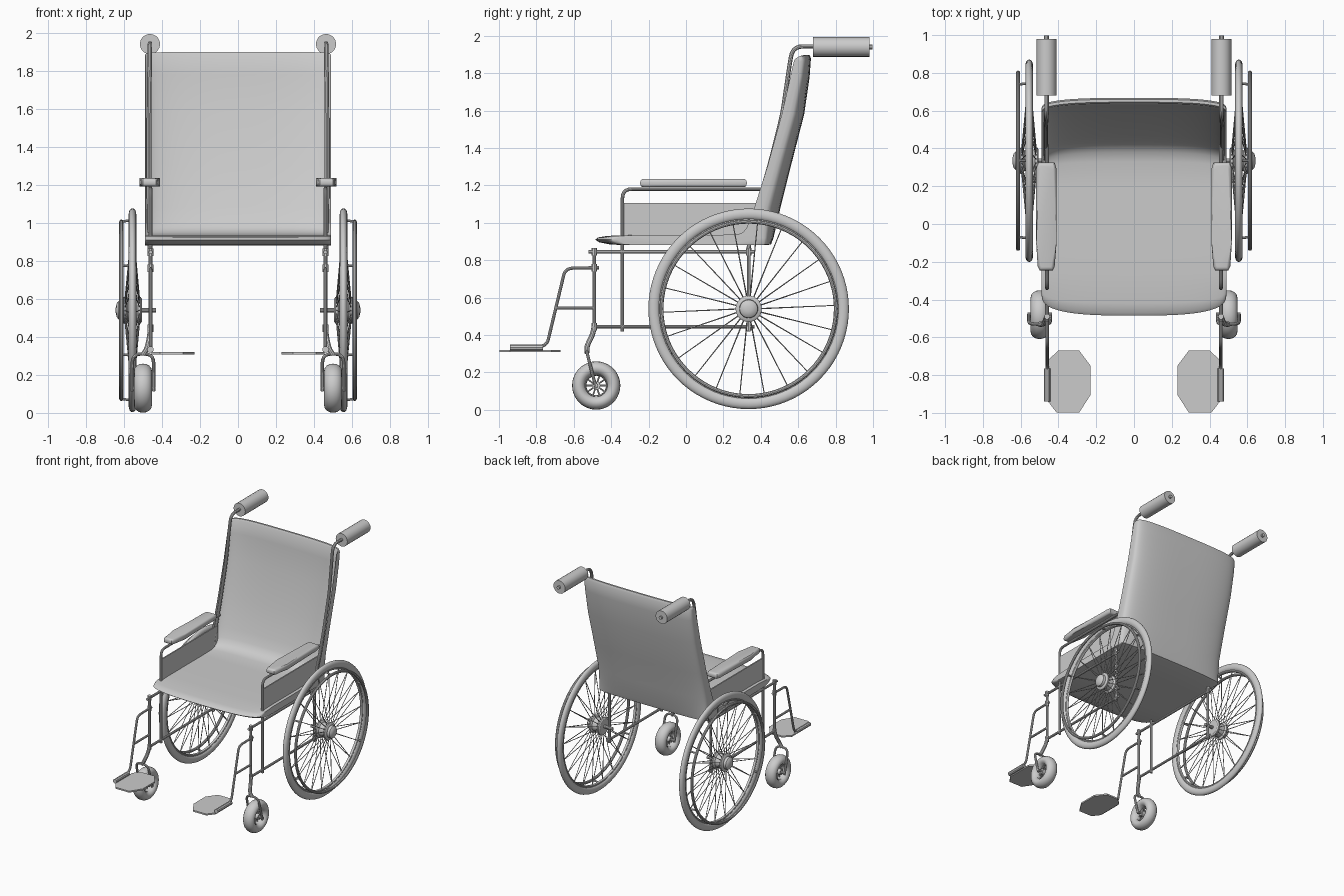
import bpy, bmesh
from math import sin, cos, pi, radians
from mathutils import Vector

if "Cube" in bpy.data.objects:
    bpy.data.objects.remove(bpy.data.objects["Cube"])


def finish(name, mesh, mirror=True, angle=35):
    """Smooth a mesh, link it, and mirror it to the other side."""
    for p in mesh.polygons:
        p.use_smooth = True
    mesh.set_sharp_from_angle(angle=radians(angle))
    ob = bpy.data.objects.new(name, mesh)
    bpy.context.collection.objects.link(ob)
    if mirror:
        mod = ob.modifiers.new("Mirror", 'MIRROR')
        mod.use_mirror_merge = False
    return ob


def bend(pts, r):
    """Round the inner corners of a path."""
    pts = [Vector(p) for p in pts]
    out = [pts[0]]
    for a, b, c in zip(pts, pts[1:], pts[2:]):
        d = min(r, (a - b).length * .45, (c - b).length * .45)
        p, q = b + (a - b).normalized() * d, b + (c - b).normalized() * d
        for i in range(6):
            t = i / 5
            out.append(p * (1 - t) ** 2 + b * 2 * t * (1 - t) + q * t * t)
    return out + [pts[-1]]


def tubes(name, paths, radius, r=0.04, res=3):
    """Round bars along one or more bent paths."""
    cu = bpy.data.curves.new(name, 'CURVE')
    cu.dimensions = '3D'
    cu.bevel_depth, cu.bevel_resolution, cu.use_fill_caps = radius, res, True
    for path in paths:
        pts = bend(path, r)
        sp = cu.splines.new('POLY')
        sp.points.add(len(pts) - 1)
        for q, p in zip(sp.points, pts):
            q.co = (*p, 1)
    tmp = bpy.data.objects.new(name + "_path", cu)
    bpy.context.collection.objects.link(tmp)
    bpy.context.view_layer.update()
    mesh = bpy.data.meshes.new_from_object(
        tmp.evaluated_get(bpy.context.evaluated_depsgraph_get()))
    bpy.data.objects.remove(tmp)
    return finish(name, mesh)


def lathe(name, profile, cy, cz, n=64, closed=False):
    """Revolve (x, radius) points around an x-axis through (cy, cz)."""
    bm = bmesh.new()
    rings = [[bm.verts.new((x, cy + r * cos(2 * pi * i / n), cz + r * sin(2 * pi * i / n)))
              for i in range(n)] for x, r in profile]
    pairs = list(zip(rings, rings[1:]))
    if closed:
        pairs.append((rings[-1], rings[0]))
    else:
        bm.faces.new(rings[0])
        bm.faces.new(rings[-1])
    for a, b in pairs:
        for i in range(n):
            bm.faces.new((a[i], a[(i + 1) % n], b[(i + 1) % n], b[i]))
    return to_object(name, bm)


def to_object(name, bm, mirror=True, angle=35):
    bmesh.ops.recalc_face_normals(bm, faces=bm.faces)
    mesh = bpy.data.meshes.new(name)
    bm.to_mesh(mesh)
    bm.free()
    return finish(name, mesh, mirror, angle)


def ring(x, r, rx, rr, n=16):
    return [(x + rx * cos(2 * pi * i / n), r + rr * sin(2 * pi * i / n)) for i in range(n)]


def prism(name, outline, z0, z1, bevel=0):
    """Extrude an (x, y) outline upward, with optional rounded edges."""
    bm = bmesh.new()
    lo = [bm.verts.new((x, y, z0)) for x, y in outline]
    hi = [bm.verts.new((x, y, z1)) for x, y in outline]
    bm.faces.new(lo)
    bm.faces.new(hi)
    for i in range(len(lo)):
        j = (i + 1) % len(lo)
        bm.faces.new((lo[i], lo[j], hi[j], hi[i]))
    if bevel:
        edges = [e for e in bm.edges if abs(e.verts[0].co.z - e.verts[1].co.z) < 1e-5]
        bmesh.ops.bevel(bm, geom=edges, offset=bevel, segments=4, profile=.5, affect='EDGES')
    return to_object(name, bm)


# Seat and back: one L-shaped section swept across, sides wrapping forward.
# Each point is (y, z, shift of y at the side edges).
inner = [(-.485, .91, .12), (-.47, .922, .12), (-.42, .93, .08), (-.25, .936, 0), (0, .936, 0),
         (.2, .936, 0), (.33, .938, -.05), (.38, .95, -.075), (.415, .975, -.09), (.435, 1.01, -.097),
         (.465, 1.08, -.1), (.53, 1.3, -.095), (.597, 1.58, -.085), (.628, 1.78, -.07), (.637, 1.885, -.06)]
outer = [(.645, 1.898, -.06), (.66, 1.898, -.06), (.668, 1.88, -.06), (.661, 1.78, -.065), (.632, 1.58, -.08),
         (.56, 1.3, -.09), (.505, 1.08, -.095), (.468, .92, -.06), (.455, .885, -.04), (.43, .88, -.03),
         (.2, .88, 0), (-.2, .88, 0), (-.4, .883, .08), (-.465, .896, .12)]
section = inner + outer
bm = bmesh.new()
rows = []
N = 32
for i in range(N + 1):
    u = sin(pi / 2 * (2 * i / N - 1))
    w = 1 - max(0, 1 - abs(u) ** 3) ** (1 / 3)
    rows.append([bm.verts.new((.49 * u, y + s * w, z - (.02 * w ** 2 if z > 1.85 else 0)))
                 for y, z, s in section])
for a, b in zip(rows, rows[1:]):
    for i in range(len(section)):
        j = (i + 1) % len(section)
        bm.faces.new((a[i], a[j], b[j], b[i]))
bm.faces.new(rows[0])
bm.faces.new(rows[-1])
to_object("seat_and_back", bm, False, 50)

# Rear wheels
WY, WZ = .335, .54
lathe("rear_tyre", ring(.555, .506, .02, .03), WY, WZ, 80, True)
lathe("rear_rim", ring(.555, .474, .012, .01, 10), WY, WZ, 80, True)
lathe("hand_rim", ring(.614, .466, .011, .011, 10), WY, WZ, 80, True)
lathe("rear_hub", [(.505, .03), (.505, .06), (.512, .07), (.525, .07), (.535, .055), (.58, .055),
                   (.588, .07), (.6, .07), (.606, .062), (.608, .05), (.628, .048), (.638, .036),
                   (.643, .015)], WY, WZ, 32)
tubes("rear_axle", [[(.43, WY, WZ), (.51, WY, WZ)]], .013)


def polar(x, r, a, cy=WY, cz=WZ):
    return (x, cy + r * cos(a), cz + r * sin(a))


spokes = []
for i in range(22):
    a = 2 * pi * i / 22
    spokes.append([polar(.518, .062, a), polar(.555, .472, a + .04)])
    spokes.append([polar(.594, .062, a + .03), polar(.555, .472, a + .04)])
tubes("rear_spokes", spokes, .0028, res=1)
tubes("hand_rim_mounts", [[polar(.558, .474, a), polar(.614, .466, a)]
                          for a in [pi / 6 + i * pi / 3 for i in range(6)]], .007)

# Front casters
CY, CZ = -.48, .13
lathe("caster_tyre", ring(.5, .092, .047, .037), CY, CZ, 40, True)
lathe("caster_rim", ring(.5, .058, .025, .006, 10), CY, CZ, 40, True)
lathe("caster_hub", [(.47, .01), (.47, .022), (.53, .022), (.53, .01)], CY, CZ, 20)
tubes("caster_spokes", [[polar(.5, .015, i * pi / 5, CY, CZ), polar(.5, .06, i * pi / 5, CY, CZ)]
                        for i in range(10)], .005, res=1)
tubes("caster_axle", [[(.435, CY, CZ), (.565, CY, CZ)]], .011)
tubes("caster_fork", [[(.443, CY, .115), (.443, -.505, .21), (.445, -.53, .31), (.555, -.53, .31),
                       (.557, -.505, .21), (.557, CY, .115)]], .009, .05)
tubes("caster_stem", [[(.5, -.53, .305), (.478, -.53, .34), (.465, -.5, .4), (.46, -.49, .45)]], .014, .03)

# Side frames
X = .46
tubes("frame_rails", [[(X, -.52, .845), (X, .365, .845)], [(X, -.5, .445), (X, .365, .445)]], .01)
tubes("frame_posts", [[(X, -.49, .43), (X, -.49, .865)], [(X, WY, .42), (X, WY, .89)]], .01)
tubes("frame_collars", [[(X, y, z - .02), (X, y, z + .02)]
                        for y, z in ((-.49, .845), (-.49, .76), (-.49, .445), (WY, .845), (WY, .445))], .015)
tubes("arm_frame", [[(X, -.34, .42), (X, -.34, 1.18), (X, .42, 1.18)]], .01, .05)
tubes("back_post", [[(.465, WY, .86), (.465, .35, 1.0), (.468, .385, 1.1), (.468, .445, 1.3),
                     (.468, .515, 1.58), (.465, .55, 1.82), (.463, .57, 1.943), (.463, .7, 1.943)]], .012, .06)

# Push handles
tubes("push_grip", [[(.463, .68, 1.94), (.463, .98, 1.94)]], .053, res=8)
tubes("grip_end", [[(.463, .97, 1.94), (.463, .997, 1.94)]], .013)

# Arm pads and side panels
prism("arm_pad", [(.43, -.245), (.5, -.245), (.51, -.225), (.518, -.1), (.518, .29), (.51, .325),
                  (.42, .325), (.41, .29), (.41, -.1), (.42, -.225)], 1.19, 1.235, .018)
prism("side_panel", [(.455, -.34), (.465, -.34), (.465, .39), (.455, .39)], .92, 1.105)

# Footrests
tubes("foot_hanger", [[(X, -.465, .76), (X, -.645, .757), (X, -.745, .34), (X, -.92, .335)],
                      [(X, -.695, .545), (X, -.49, .545)]], .009, .04)
tubes("foot_hinge", [[(X, -.94, .333), (X, -.765, .333)]], .017)
prism("foot_plate", [(.455, -.72), (.4, -.67), (.29, -.67), (.23, -.75), (.23, -.905), (.29, -.998),
                     (.41, -.998), (.455, -.94)], .308, .32)
